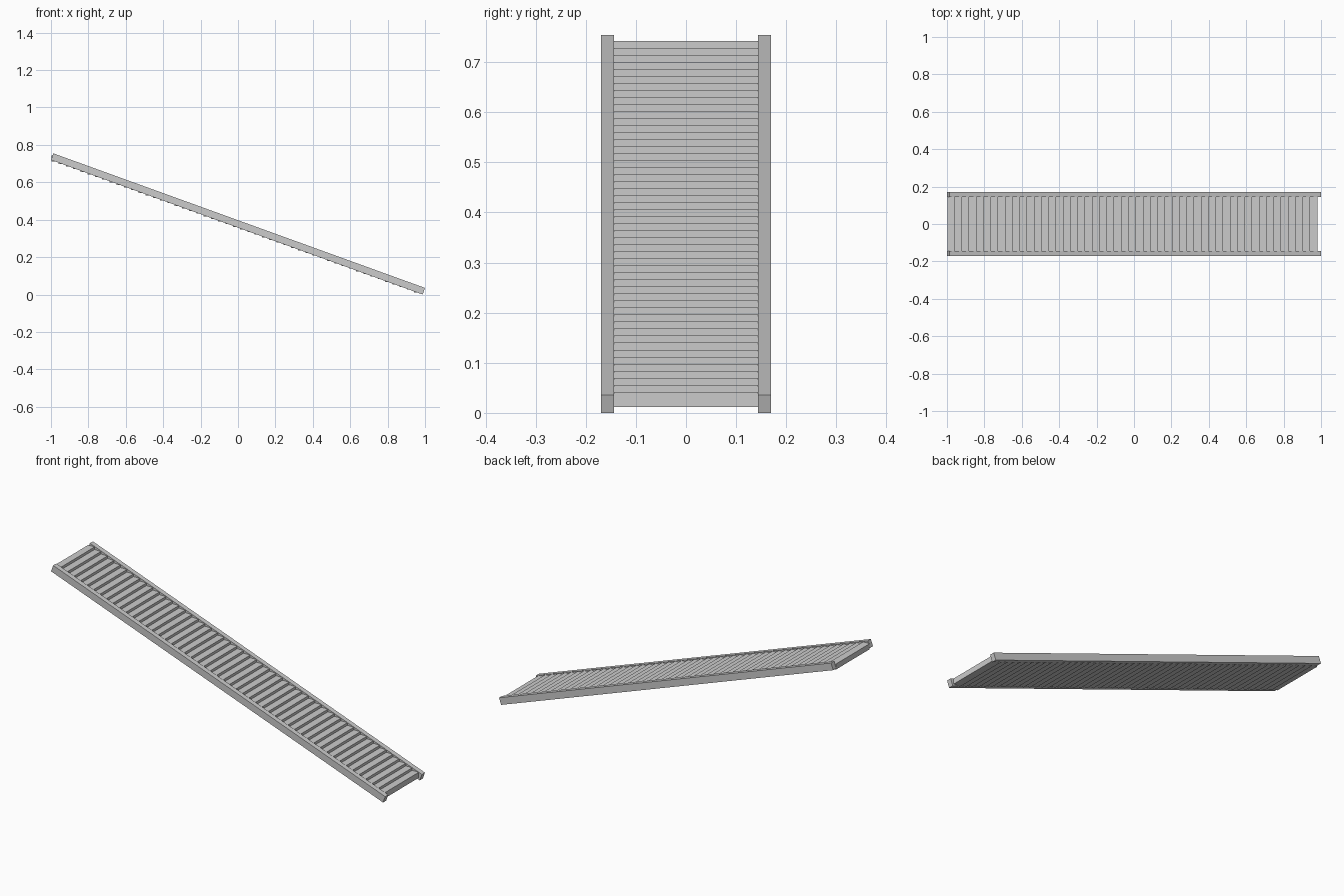
import bpy, bmesh, math

if "Cube" in bpy.data.objects:
    bpy.data.objects.remove(bpy.data.objects["Cube"])

ANGLE = math.radians(19.9)
RAIL_LEN, RAIL_H, RAIL_W = 2.1134, 0.0375, 0.026
RAIL_Y = 0.157
STEPS, RUN, RISE = 51, 0.0388, 0.014
THICK = 0.030


def make_object(name, bm):
    bmesh.ops.recalc_face_normals(bm, faces=bm.faces)
    mesh = bpy.data.meshes.new(name)
    bm.to_mesh(mesh)
    bm.free()
    ob = bpy.data.objects.new(name, mesh)
    bpy.context.collection.objects.link(ob)
    return ob


def extrude_profile(name, pts, y0, y1):
    """Side profile in x-z, extruded across y."""
    bm = bmesh.new()
    face = bm.faces.new([bm.verts.new((x, y0, z)) for x, z in pts])
    new = bmesh.ops.extrude_face_region(bm, geom=[face])["geom"]
    verts = [v for v in new if isinstance(v, bmesh.types.BMVert)]
    bmesh.ops.translate(bm, verts=verts, vec=(0, y1 - y0, 0))
    return make_object(name, bm)


# Sloping side rails with square-cut ends
c, s = math.cos(ANGLE), math.sin(ANGLE)
top_x, top_z = -1.0, RAIL_LEN * s
rail = [(top_x, top_z),
        (top_x + RAIL_LEN * c, 0),
        (top_x + RAIL_LEN * c + RAIL_H * s, RAIL_H * c),
        (top_x + RAIL_H * s, top_z + RAIL_H * c)]
for side, label in ((-1, "front"), (1, "back")):
    extrude_profile(label + "_side_rail", rail,
                    side * RAIL_Y - RAIL_W / 2, side * RAIL_Y + RAIL_W / 2)

# Flight of steps: zigzag on top and on the underside
upper, lower = [], []
for i in range(STEPS):
    x, z = -0.998 + i * RUN, 0.742 - i * RISE
    upper += [(x, z), (x + RUN, z)]
    lower += [(x, z - THICK), (x + RUN, z - THICK)]
extrude_profile("steps", upper + lower[::-1], -0.145, 0.145)
